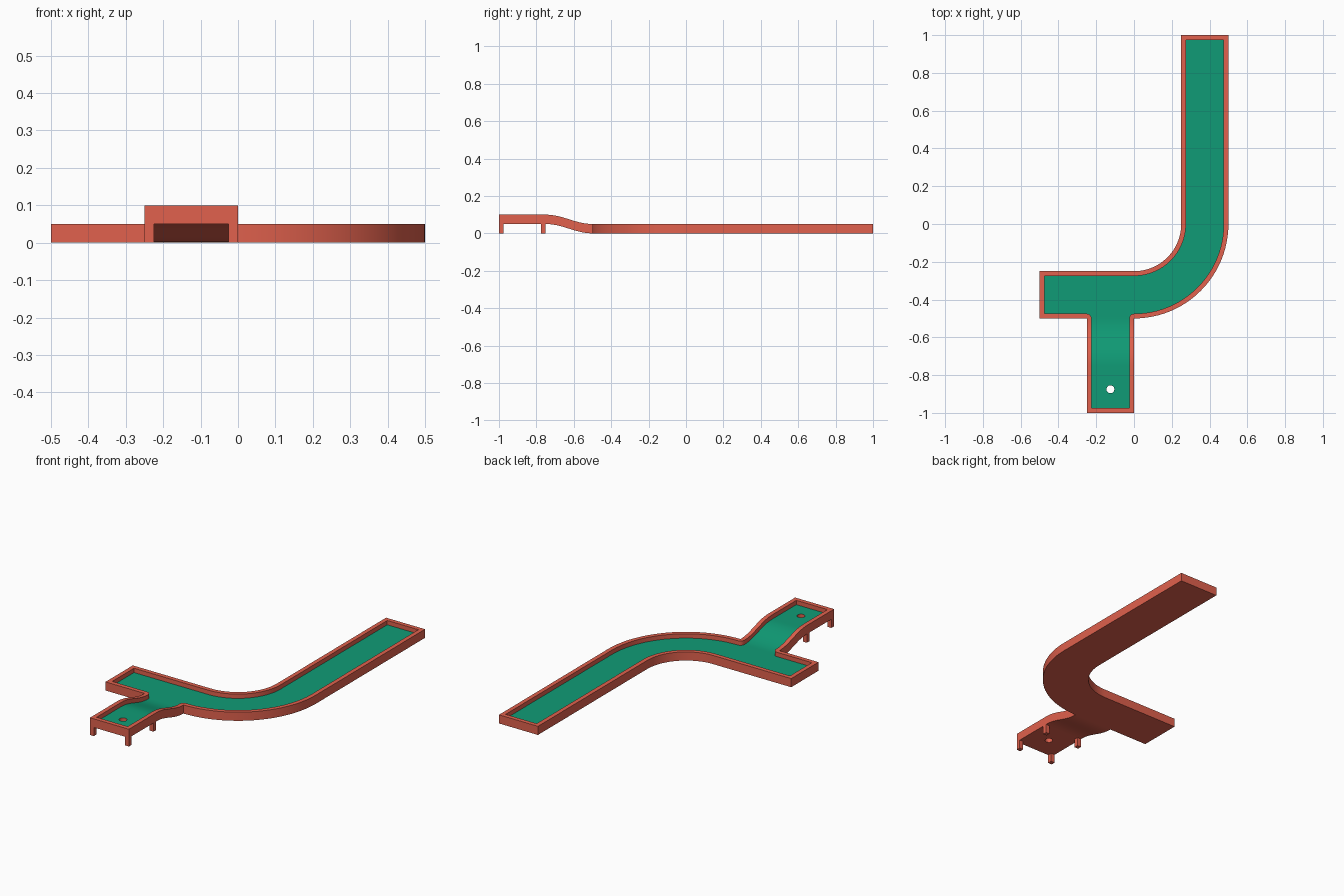
import bpy, bmesh
from math import pi, cos, sin

if "Cube" in bpy.data.objects:
    bpy.data.objects.remove(bpy.data.objects["Cube"])

W = 0.025        # wall thickness
FLOOR = 0.025    # playing surface height
TOP = 0.05       # wall top height
LIFT = 0.05      # height of the raised platform
HOLE = (-0.125, -0.875)
HOLE_R = 0.021
SEG = 24


def material(name, rgb):
    m = bpy.data.materials.new(name)
    m.diffuse_color = (*rgb, 1)
    m.use_nodes = True
    m.node_tree.nodes["Principled BSDF"].inputs["Base Color"].default_value = m.diffuse_color
    return m


RED = material("red_frame", (0.75, 0.12, 0.075))
GREEN = material("green_felt", (0.005, 0.33, 0.18))


def lift(y):
    """Ramp height for a given y (S-curve between -0.5 and -0.75)."""
    t = min(max((-0.5 - y) / 0.25, 0), 1)
    return LIFT * (1 - cos(pi * t)) / 2


def face(bm, pts, up=0):
    f = bm.faces.new([bm.verts.new(p) for p in pts])
    f.normal_update()
    if up and f.normal.z * up < 0:
        f.normal_flip()


def strip(bm, pairs, z, up):
    """Horizontal ribbon between left/right points, following the ramp."""
    P = lambda p: (p[0], p[1], z + lift(p[1]))
    for (a, b), (c, d) in zip(pairs, pairs[1:]):
        face(bm, [P(a), P(b), P(d), P(c)], up)


def holed_square(bm, half, z, up):
    """Square panel around the hole."""
    def ring(i):
        c, s = cos(2 * pi * i / SEG), sin(2 * pi * i / SEG)
        k = half / max(abs(c), abs(s))
        return [(HOLE[0] + c * r, HOLE[1] + s * r, z + LIFT) for r in (HOLE_R, k)]
    for i in range(SEG):
        (a, b), (c, d) = ring(i), ring(i + 1)
        face(bm, [a, b, d, c], up)


def finish(bm, name, mat):
    bmesh.ops.remove_doubles(bm, verts=bm.verts, dist=1e-5)
    me = bpy.data.meshes.new(name)
    bm.to_mesh(me)
    bm.free()
    ob = bpy.data.objects.new(name, me)
    bpy.context.collection.objects.link(ob)
    me.materials.append(mat)
    bpy.ops.object.select_all(action='DESELECT')
    ob.select_set(True)
    bpy.context.view_layer.objects.active = ob
    bpy.ops.object.shade_smooth_by_angle(angle=pi / 6)


bend = [-pi / 2 + pi / 2 * i / SEG for i in range(SEG + 1)]
ramp_y = [-0.5 - 0.25 * i / 14 for i in range(15)]
corner = [pi / 2 * i / 6 for i in range(7)]


def lane(w):
    """Left arm, bend and long straight, inset by w."""
    ri, ro = 0.25 + w, 0.5 - w
    return ([((x, -ri), (x, -ro)) for x in (-0.5 + w, -0.25)]
            + [((ri * cos(a), ri * sin(a)), (ro * cos(a), ro * sin(a))) for a in bend]
            + [((ri, 1 - w), (ro, 1 - w))])


def ramp(w):
    return [((-0.25 + w, y), (-w, y)) for y in ramp_y]


# Green playing surface, with rounded mouth where the ramp joins
bm = bmesh.new()
strip(bm, lane(W), FLOOR, 1)
mouth = [((-0.25 + W * cos(a), -0.5 + W * sin(a)), (-W * cos(a), -0.5 + W * sin(a)))
         for a in reversed(corner)]
strip(bm, mouth + ramp(W)[1:] + [((-0.25 + W, -0.775), (-W, -0.775))], FLOOR, 1)
holed_square(bm, 0.1, FLOOR, 1)
finish(bm, "playing_surface", GREEN)

# Underside and hole lining
bm = bmesh.new()
strip(bm, lane(0), 0, -1)
strip(bm, ramp(0), 0, -1)
holed_square(bm, 0.125, 0, -1)
for i in range(SEG):
    p = [(HOLE[0] + HOLE_R * cos(2 * pi * j / SEG), HOLE[1] + HOLE_R * sin(2 * pi * j / SEG))
         for j in (i + 1, i)]
    face(bm, [(*p[0], LIFT), (*p[1], LIFT), (*p[1], LIFT + FLOOR), (*p[0], LIFT + FLOOR)])

# Walls: one loop of (outer, inner) point pairs, counter-clockwise
path = [((-0.5, -0.25), (-0.5 + W, -0.25 - W)), ((-0.5, -0.5), (-0.5 + W, -0.5 + W))]
path += [((-0.25, -0.5), m[0]) for m in mouth]
path += [((-0.25, y), (-0.25 + W, y)) for y in ramp_y[1:]]
path += [((-0.25, -1), (-0.25 + W, -1 + W)), ((0, -1), (-W, -1 + W))]
path += [((0, y), (-W, y)) for y in reversed(ramp_y[1:])]
path += [((0, -0.5), m[1]) for m in reversed(mouth)]
path += [(o, i) for (_, o), (_, i) in zip(lane(0)[3:], lane(W)[3:])]
path += [(o, i) for (o, _), (i, _) in zip(lane(0)[:1:-1], lane(W)[:1:-1])]


def section(o, i):
    return [(*o, lift(o[1])), (*o, TOP + lift(o[1])),
            (*i, TOP + lift(i[1])), (*i, FLOOR + lift(i[1]))]


for n, pair in enumerate(path):
    a, b = section(*pair), section(*path[(n + 1) % len(path)])
    for k in range(3):
        face(bm, [a[k], b[k], b[k + 1], a[k + 1]])
finish(bm, "course_frame", RED)

# Four legs under the platform
for n, (x, y) in enumerate([(x, y) for x in (-0.2375, -0.0125) for y in (-0.9875, -0.7625)]):
    bpy.ops.mesh.primitive_cube_add(size=1, location=(x, y, LIFT / 2))
    leg = bpy.context.object
    leg.name = f"platform_leg_{n + 1}"
    leg.scale = (W, W, LIFT)
    leg.data.materials.append(RED)
